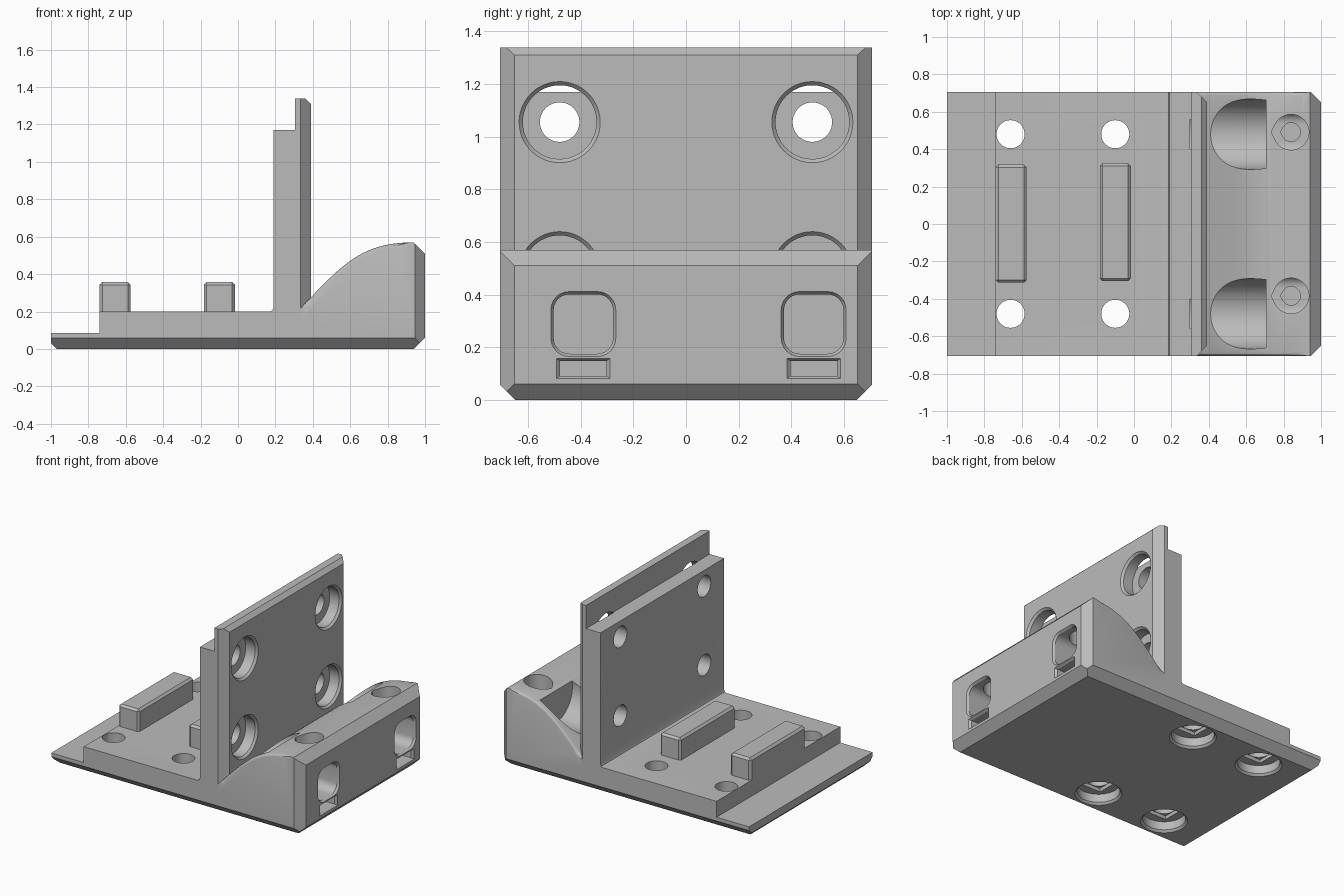
import bpy, bmesh, math
from mathutils import Vector

if "Cube" in bpy.data.objects:
    bpy.data.objects.remove(bpy.data.objects["Cube"])

W = 0.707    # half width
CH = 0.055   # corner chamfer

grey = bpy.data.materials.new("grey_plastic")
grey.use_nodes = True
colour = (0.5, 0.5, 0.5, 1)
grey.diffuse_color = colour
grey.node_tree.nodes["Principled BSDF"].inputs["Base Color"].default_value = colour


def make(name, bm):
    bmesh.ops.recalc_face_normals(bm, faces=bm.faces)
    mesh = bpy.data.meshes.new(name)
    bm.to_mesh(mesh)
    bm.free()
    mesh.materials.append(grey)
    ob = bpy.data.objects.new(name, mesh)
    bpy.context.scene.collection.objects.link(ob)
    return ob


def prism(pts, axis, a, b, end=None):
    """Extrude a 2D outline along an axis, optionally lofting to another outline."""
    place = {"x": lambda p, t: (t, p[0], p[1]),
             "y": lambda p, t: (p[0], t, p[1]),
             "z": lambda p, t: (p[0], p[1], t)}[axis]
    bm = bmesh.new()
    lo = [bm.verts.new(place(p, a)) for p in pts]
    hi = [bm.verts.new(place(p, b)) for p in (end or pts)]
    bm.faces.new(lo)
    bm.faces.new(hi[::-1])
    for i in range(len(lo)):
        j = (i + 1) % len(lo)
        bm.faces.new((lo[i], lo[j], hi[j], hi[i]))
    bmesh.ops.recalc_face_normals(bm, faces=bm.faces)
    return bm


def slice_off(bm, co, no):
    """Remove everything beyond a plane and cap the cut."""
    geom = bm.verts[:] + bm.edges[:] + bm.faces[:]
    cut = bmesh.ops.bisect_plane(bm, geom=geom, dist=1e-5, plane_co=co,
                                 plane_no=Vector(no).normalized(), clear_outer=True)
    edges = [e for e in cut["geom_cut"] if isinstance(e, bmesh.types.BMEdge)]
    bmesh.ops.holes_fill(bm, edges=edges)


def boolean(ob, other, op):
    bpy.context.view_layer.objects.active = ob
    mod = ob.modifiers.new("boolean", "BOOLEAN")
    mod.operation, mod.solver, mod.object = op, "EXACT", other
    bpy.ops.object.modifier_apply(modifier=mod.name)
    bpy.data.objects.remove(other)


def cut(ob, bm):
    boolean(ob, make("cutter", bm), "DIFFERENCE")


def circle(u, v, r, n=48):
    return [(u + r * math.cos(i * math.tau / n), v + r * math.sin(i * math.tau / n))
            for i in range(n)]


def rect(u, v, hu, hv):
    return [(u - hu, v - hv), (u + hu, v - hv), (u + hu, v + hv), (u - hu, v + hv)]


def teardrop(u, v, r):
    arc = [math.radians(-153 + 306 * i / 36) for i in range(37)]
    return [(u + r * math.cos(a), v + r * math.sin(a)) for a in arc] + [(u - 1.12 * r, v)]


def round_square(u, v, h, r):
    pts = []
    for k, (su, sv) in enumerate([(1, 1), (-1, 1), (-1, -1), (1, -1)]):
        for i in range(7):
            a = math.radians(90 * k + 15 * i)
            pts.append((u + su * (h - r) + r * math.cos(a),
                        v + sv * (h - r) + r * math.sin(a)))
    return pts


# Base with stepped floor and curved ramp
P = [Vector(p) for p in ((0.335, 0.22), (0.55, 0.44), (0.65, 0.57), (0.94, 0.57))]
ramp = []
for i in range(21):
    t = i / 20
    s = 1 - t
    ramp.append(tuple(s**3 * P[0] + 3 * s * s * t * P[1] + 3 * s * t * t * P[2] + t**3 * P[3]))
profile = [(-0.97, 0), (-1, 0.03), (-1, 0.085), (-0.74, 0.085), (-0.74, 0.2),
           (0.17, 0.2), (0.184, 0.206), (0.19, 0.22), (0.25, 0.22)]
profile += ramp + [(1, 0.51), (1, 0.06), (0.94, 0)]
bm = prism(profile, "y", -W, W)
rim = [e for e in bm.edges
       if abs(e.verts[0].co.y - e.verts[1].co.y) < 1e-4
       and all(0.33 < v.co.x < 0.9 and v.co.z > 0.215 for v in e.verts)]
bmesh.ops.bevel(bm, geom=rim, offset=0.022, segments=3, profile=0.5, affect="EDGES")
for s in (-1, 1):
    slice_off(bm, (0, s * W, 0.058), (0, s, -1))
    slice_off(bm, (1 - CH, s * W, 0), (1, s, 0))
body = make("bracket_body", bm)

# Upright plate with a thinner top lip
bm = prism([(0.19, 0.15), (0.39, 0.15), (0.39, 1.31), (0.36, 1.338), (0.305, 1.338),
            (0.305, 1.17), (0.19, 1.17)], "y", -W, W)
for s in (-1, 1):
    slice_off(bm, (0.39 - CH, s * W, 0), (1, s, 0))
boolean(body, make("upright_plate", bm), "UNION")

# Screw holes with countersunk mouths
for y in (-0.48, 0.48):
    for z in (0.485, 1.055):
        cut(body, prism(circle(y, z, 0.075), "x", 0.1, 0.45))
        cut(body, prism(circle(y, z, 0.14), "x", 0.3, 0.41))
        cut(body, prism(circle(y, z, 0.14), "x", 0.375, 0.391, circle(y, z, 0.155)))
    for x in (-0.66, -0.1):
        cut(body, prism(circle(x, y, 0.075), "z", -0.1, 0.3))
        cut(body, prism(circle(x, y, 0.14), "z", -0.02, 0.075))
        cut(body, prism(circle(x, y, 0.155), "z", -0.001, 0.015, circle(x, y, 0.14)))
        cut(body, prism(rect(x + 0.021, y, 0.098, 0.077), "z", 0.05, 0.1))
    # Tool clearance scooped into the ramp
    cut(body, prism(circle(y, 0.485, 0.188, 64), "x", 0.391, 0.705))

# End ports, nut slots and teardrop shafts
for y in (-0.39, 0.485):
    cut(body, prism(round_square(y, 0.288, 0.113, 0.06), "x", 0.73, 1.05))
    cut(body, prism(round_square(y, 0.288, 0.113, 0.06), "x", 0.985, 1.001,
                    round_square(y, 0.288, 0.124, 0.07)))
    cut(body, prism(rect(y, 0.119, 0.088, 0.028), "x", 0.75, 1.05))
    cut(body, prism(rect(y, 0.119, 0.088, 0.028), "x", 0.985, 1.001,
                    rect(y, 0.119, 0.103, 0.039)))
    cut(body, prism(teardrop(0.84, y + 0.006, 0.095), "z", 0.2, 0.65))
    cut(body, prism(teardrop(0.84, y + 0.006, 0.05), "z", 0.11, 0.3))

# Raised locating bars
bars = []
for name, x, y in (("outer_bar", -0.657, 0.002), ("inner_bar", -0.1, 0.01)):
    bm = prism(rect(x, y, 0.083, 0.316), "z", 0.18, 0.358)
    edges = [e for e in bm.edges if any(v.co.z > 0.3 for v in e.verts)]
    bmesh.ops.bevel(bm, geom=edges, offset=0.015, segments=1, affect="EDGES")
    bars.append(make(name, bm))

# Smooth round surfaces, keep sharp edges
bpy.ops.object.select_all(action="DESELECT")
body.select_set(True)
bpy.context.view_layer.objects.active = body
bpy.ops.object.shade_smooth_by_angle(angle=math.radians(28))
